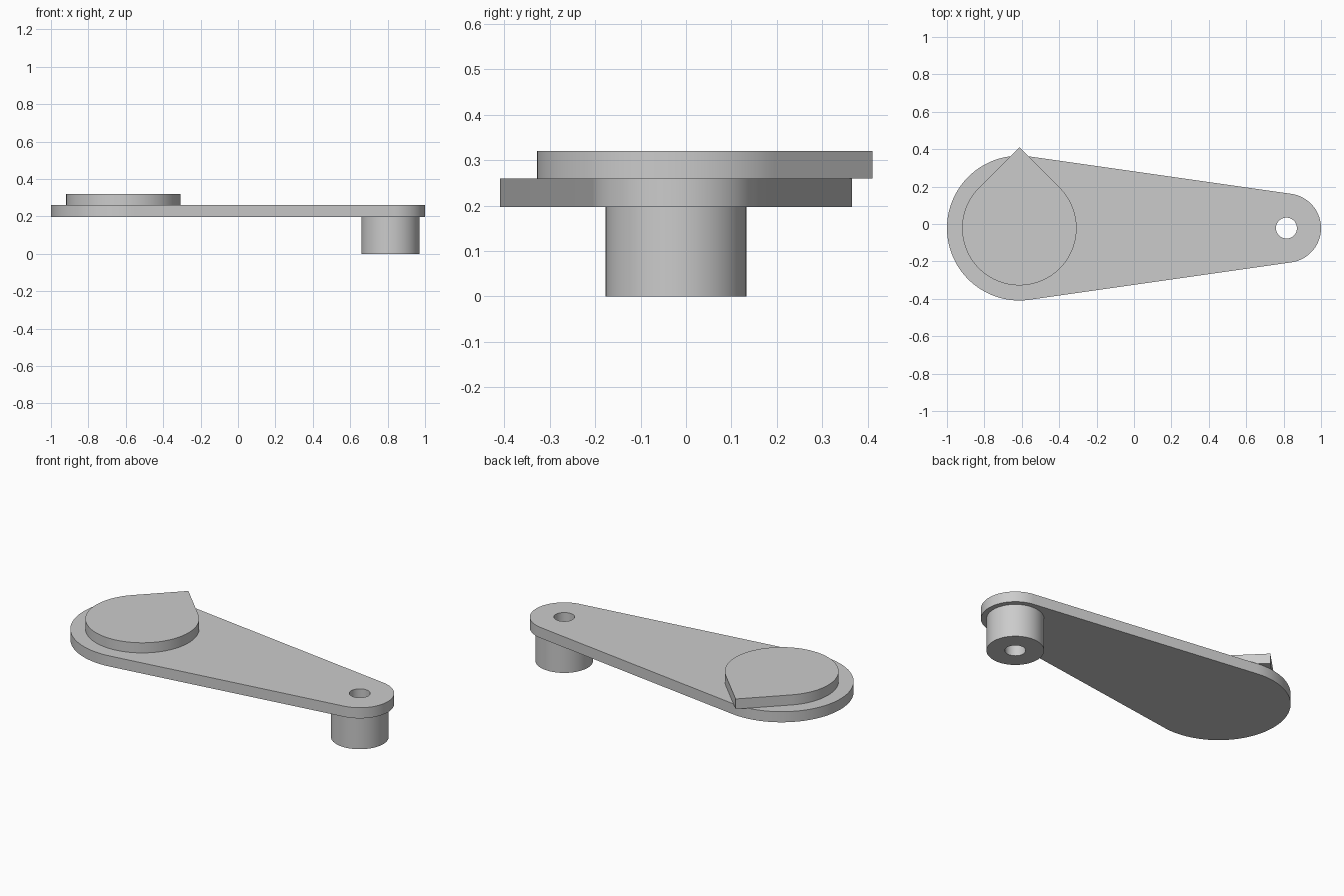
import bpy
import bmesh
from math import acos, asin, cos, hypot, pi, radians, sin

default = bpy.data.objects.get("Cube")
if default:
    bpy.data.objects.remove(default)

grey = bpy.data.materials.new("plain grey")
grey.use_nodes = True
COLOR = (0.6, 0.6, 0.6, 1)
grey.diffuse_color = COLOR
grey.node_tree.nodes["Principled BSDF"].inputs["Base Color"].default_value = COLOR

Y = -0.022
BIG_X, SMALL_X = -0.613, 0.815


def arc(x, y, radius, start, end, steps=64):
    """Points along a circular arc, end included."""
    angles = [start + (end - start) * i / steps for i in range(steps + 1)]
    return [(x + radius * cos(a), y + radius * sin(a)) for a in angles]


def circle(x, y, radius, steps=96):
    return arc(x, y, radius, 0, 2 * pi, steps)[:-1]


def plate(name, loops, bottom, top):
    """Extrude closed outlines; inner loops become holes."""
    curve = bpy.data.curves.new(name + " outline", "CURVE")
    curve.dimensions = "2D"
    curve.fill_mode = "BOTH"
    curve.extrude = (top - bottom) / 2
    for loop in loops:
        spline = curve.splines.new("POLY")
        spline.points.add(len(loop) - 1)
        for point, (x, y) in zip(spline.points, loop):
            point.co = (x, y, 0, 1)
        spline.use_cyclic_u = True
    helper = bpy.data.objects.new(name + " outline", curve)
    bpy.context.scene.collection.objects.link(helper)
    bpy.context.view_layer.update()
    graph = bpy.context.evaluated_depsgraph_get()
    mesh = bpy.data.meshes.new_from_object(helper.evaluated_get(graph))
    bpy.data.objects.remove(helper)

    # Weld the caps to the walls and rest the part at its height
    bm = bmesh.new()
    bm.from_mesh(mesh)
    bmesh.ops.remove_doubles(bm, verts=bm.verts, dist=0.0001)
    bmesh.ops.translate(bm, verts=bm.verts, vec=(0, 0, (top + bottom) / 2))
    bmesh.ops.dissolve_limit(bm, angle_limit=radians(0.5),
                             verts=bm.verts, edges=bm.edges)
    bmesh.ops.recalc_face_normals(bm, faces=bm.faces)
    bm.to_mesh(mesh)
    bm.free()
    mesh.name = name
    mesh.materials.clear()
    mesh.materials.append(grey)
    obj = bpy.data.objects.new(name, mesh)
    bpy.context.scene.collection.objects.link(obj)
    bpy.ops.object.select_all(action="DESELECT")
    obj.select_set(True)
    bpy.context.view_layer.objects.active = obj
    bpy.ops.object.shade_smooth_by_angle(angle=radians(30))
    return obj


# Tapered arm: two round ends joined by tangent lines
BIG_R, SMALL_R = 0.387, 0.185
lean = acos((BIG_R - SMALL_R) / (SMALL_X - BIG_X))
outline = arc(BIG_X, Y, BIG_R, lean, 2 * pi - lean)
outline += arc(SMALL_X, Y, SMALL_R, -lean, lean)
hole = circle(SMALL_X, Y, 0.056)
plate("arm", [outline, hole], 0.197, 0.26)

# Hollow post under the narrow end
plate("post", [circle(SMALL_X, Y, 0.155), hole], 0, 0.197)

# Teardrop cam with its point towards the back
CAM_R, TIP_Y = 0.306, 0.41
half = acos(CAM_R / (TIP_Y - Y))
drop = arc(BIG_X, Y, CAM_R, pi / 2 + half, 5 * pi / 2 - half, 96)
plate("teardrop_cam", [drop + [(BIG_X, TIP_Y)]], 0.26, 0.32)
